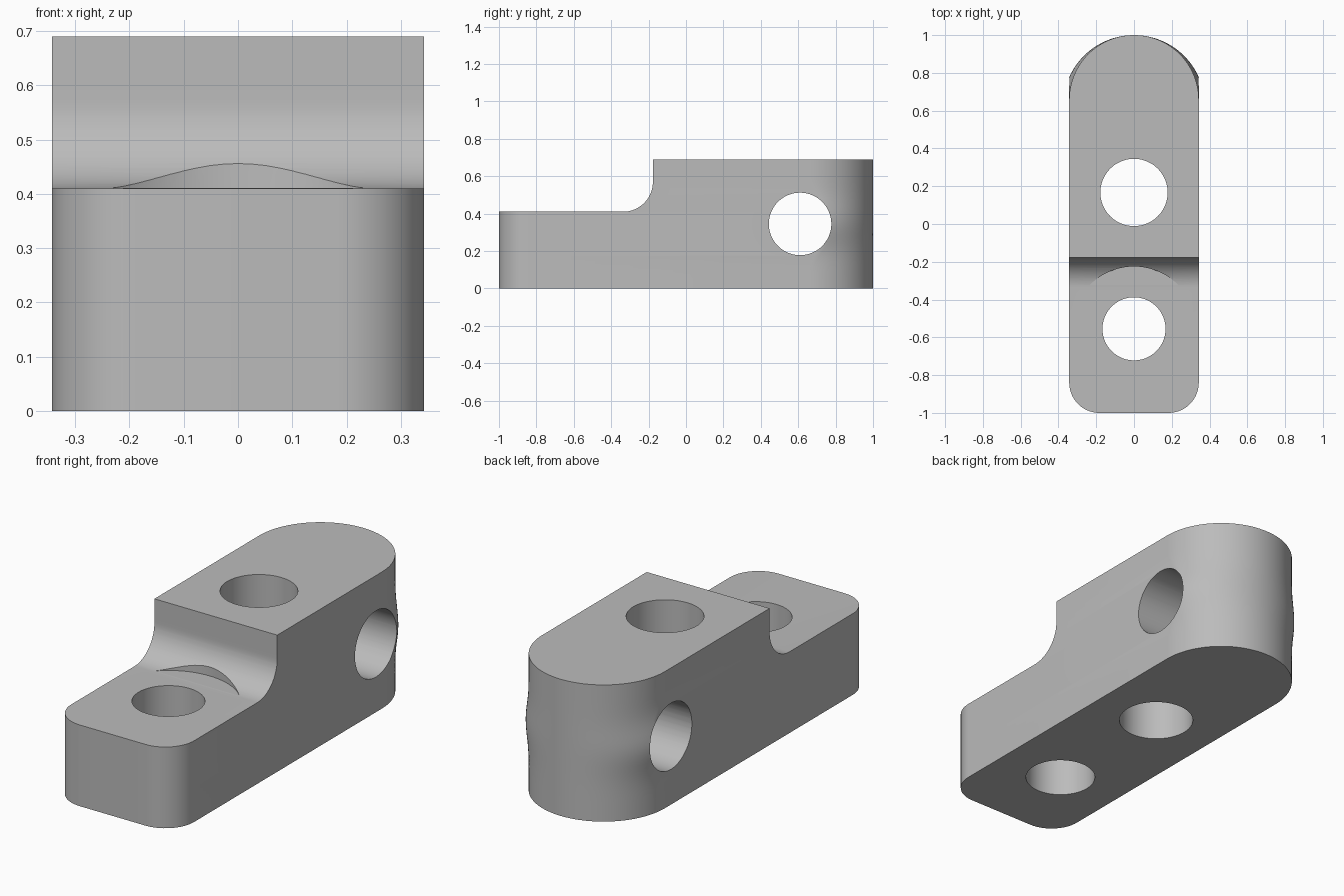
import bpy, bmesh, math
from mathutils import Matrix

cube = bpy.data.objects.get("Cube")
if cube:
    bpy.data.objects.remove(cube, do_unlink=True)

HALF, TOP, STEP = 0.343, 0.69, 0.41
CORNER, FILLET, WALL = 0.16, 0.16, -0.177
PIN_Y, PIN_Z, PIN_R = 0.61, 0.345, 0.167

steel = bpy.data.materials.new("plain grey")
steel.use_nodes = True
grey = (0.5, 0.5, 0.5, 1)
steel.diffuse_color = grey
steel.node_tree.nodes["Principled BSDF"].inputs["Base Color"].default_value = grey


def make_object(name, bm):
    bmesh.ops.recalc_face_normals(bm, faces=bm.faces)
    mesh = bpy.data.meshes.new(name)
    bm.to_mesh(mesh)
    bm.free()
    mesh.materials.append(steel)
    obj = bpy.data.objects.new(name, mesh)
    bpy.context.collection.objects.link(obj)
    return obj


def arc(cx, cy, r, start, end, n):
    return [(cx + r * math.cos(a), cy + r * math.sin(a))
            for a in (start + (end - start) * i / n for i in range(n + 1))]


def loft(name, rings):
    """Skin a stack of equal-length rings and cap both ends."""
    bm = bmesh.new()
    rows = [[bm.verts.new(p) for p in ring] for ring in rings]
    for low, high in zip(rows, rows[1:]):
        for i in range(len(low)):
            j = (i + 1) % len(low)
            bm.faces.new((low[i], low[j], high[j], high[i]))
    bm.faces.new(rows[0])
    bm.faces.new(rows[-1])
    return make_object(name, bm)


def outline(z):
    """Plan outline; the rounded back swells around the cross hole."""
    d = abs(z - PIN_Z) / 0.27
    bell = math.cos(d * math.pi / 2) ** 2 if d < 1 else 0
    side_y = 1 - HALF + 0.12 * bell
    cy = (1 - HALF ** 2 - side_y ** 2) / (2 * (1 - side_y))
    a = math.atan2(side_y - cy, HALF)
    pts = arc(-HALF + CORNER, CORNER - 1, CORNER, math.pi, 1.5 * math.pi, 14)
    pts += arc(HALF - CORNER, CORNER - 1, CORNER, 1.5 * math.pi, 2 * math.pi, 14)
    pts += arc(0, cy, 1 - cy, a, math.pi - a, 48)
    return [(x, y, z) for x, y in pts]


def cylinder(name, r, depth, place):
    bm = bmesh.new()
    bmesh.ops.create_cone(bm, cap_ends=True, segments=80, radius1=r, radius2=r,
                          depth=depth, matrix=place)
    return make_object(name, bm)


# Main block
body = loft("hinge_block", [outline(TOP * i / 28) for i in range(29)])

# Front step with a rounded inner corner
profile = [(-1.2, STEP)]
profile += arc(WALL - FILLET, STEP + FILLET, FILLET, -math.pi / 2, 0, 20)
profile += [(WALL, 1), (-1.2, 1)]
step = loft("step_cutter", [[(x, y, z) for y, z in profile] for x in (-0.6, 0.6)])

# Bolt seat, two vertical holes and the cross hole
move = Matrix.Translation
cutters = [
    step,
    cylinder("seat_cutter", 0.33, 0.4, move((0, -0.555, STEP + 0.2005))),
    cylinder("front_hole_cutter", 0.167, 3, move((0, -0.555, 0))),
    cylinder("middle_hole_cutter", 0.178, 3, move((0, 0.167, 0))),
    cylinder("cross_hole_cutter", PIN_R, 3,
             move((0, PIN_Y, PIN_Z)) @ Matrix.Rotation(math.pi / 2, 4, 'Y')),
]

bpy.ops.object.select_all(action='DESELECT')
body.select_set(True)
bpy.context.view_layer.objects.active = body
for cutter in cutters:
    cutter.hide_render = True
    mod = body.modifiers.new(cutter.name, 'BOOLEAN')
    mod.operation, mod.solver, mod.object = 'DIFFERENCE', 'EXACT', cutter
    bpy.ops.object.modifier_apply(modifier=mod.name)
    bpy.data.objects.remove(cutter, do_unlink=True)

bpy.ops.object.shade_smooth_by_angle(angle=math.radians(30))
